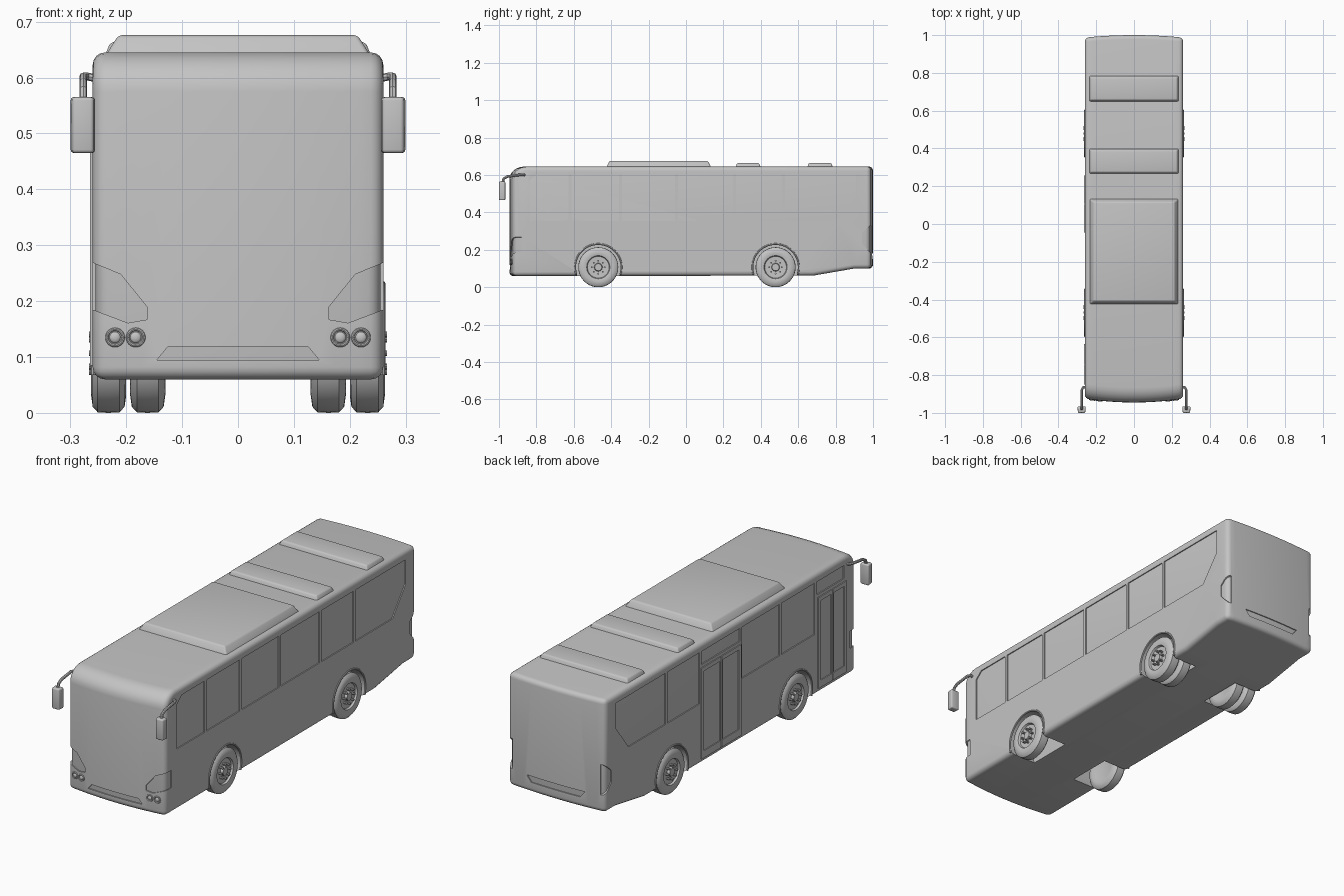
import bpy, bmesh
from math import pi, sin, cos, radians
from mathutils import Matrix, Vector

if "Cube" in bpy.data.objects:
    bpy.data.objects.remove(bpy.data.objects["Cube"])

grey = bpy.data.materials.new("light grey")
grey.use_nodes = True
COLOUR = (0.55, 0.55, 0.55, 1)
grey.diffuse_color = COLOUR
grey.node_tree.nodes["Principled BSDF"].inputs["Base Color"].default_value = COLOUR

HALF = 0.26
WHEEL_Y, WHEEL_Z = (-0.469, 0.479), 0.107


def activate(obj):
    bpy.ops.object.select_all(action='DESELECT')
    obj.select_set(True)
    bpy.context.view_layer.objects.active = obj


def link(name, data):
    obj = bpy.data.objects.new(name, data)
    bpy.context.scene.collection.objects.link(obj)
    data.materials.append(grey)
    return obj


def from_bmesh(name, bm):
    bmesh.ops.recalc_face_normals(bm, faces=bm.faces)
    mesh = bpy.data.meshes.new(name)
    bm.to_mesh(mesh)
    bm.free()
    return link(name, mesh)


def smooth(obj):
    activate(obj)
    bpy.ops.object.shade_smooth_by_angle(angle=radians(35))
    return obj


def bevel(obj, width, segments=3):
    mod = obj.modifiers.new("Bevel", 'BEVEL')
    mod.width, mod.segments = width, segments
    mod.limit_method, mod.angle_limit = 'ANGLE', radians(35)
    mod.use_clamp_overlap = False
    activate(obj)
    bpy.ops.object.modifier_apply(modifier=mod.name)


def cut(obj, bm):
    cutter = from_bmesh("cutter", bm)
    cutter.hide_render = True
    mod = obj.modifiers.new("Cut", 'BOOLEAN')
    mod.operation, mod.solver, mod.object = 'DIFFERENCE', 'EXACT', cutter
    activate(obj)
    bpy.ops.object.modifier_apply(modifier=mod.name)
    bpy.data.objects.remove(cutter)


def prism(bm, poly, axis, a, b):
    """Extrude a 2D outline along x (outline is y,z) or along y (outline is x,z)."""
    place = (lambda t, u, v: (t, u, v)) if axis == 'x' else (lambda t, u, v: (u, t, v))
    ends = [[bm.verts.new(place(t, u, v)) for u, v in poly] for t in (a, b)]
    for ring in ends:
        bm.faces.new(ring)
    for i in range(len(poly)):
        j = (i + 1) % len(poly)
        bm.faces.new((ends[0][i], ends[0][j], ends[1][j], ends[1][i]))


def rect(u0, u1, v0, v1):
    return [(u0, v0), (u1, v0), (u1, v1), (u0, v1)]


def circle(u, v, r, n=40):
    return [(u + r * cos(2 * pi * i / n), v + r * sin(2 * pi * i / n)) for i in range(n)]


def tube(name, points, radius, cyclic=False):
    curve = bpy.data.curves.new(name, 'CURVE')
    curve.dimensions = '3D'
    curve.bevel_depth, curve.bevel_resolution, curve.use_fill_caps = radius, 2, True
    spline = curve.splines.new('POLY')
    spline.points.add(len(points) - 1)
    for p, co in zip(spline.points, points):
        p.co = (*co, 1)
    spline.use_cyclic_u = cyclic
    obj = link(name, curve)
    activate(obj)
    bpy.ops.object.convert(target='MESH')
    return smooth(bpy.context.object)


def front_y(x):
    return -0.945 + 0.02 * (x / HALF) ** 2


def shell(name, d):
    """Bus body with bowed ends, shrunk by d."""
    prof = [(-0.945 + d, 0.06 + d)]
    for i in range(7):
        a = pi / 2 * i / 6
        prof.append((-0.865 - (0.08 - d) * cos(a), 0.575 + (0.07 - d) * sin(a)))
    prof += [(1 - d, 0.645 - d), (1 - d, 0.1 + d), (0.9, 0.1 + d), (0.68, 0.062 + d)]
    bm = bmesh.new()
    rows = []
    for i in range(13):
        s = i / 6 - 1
        row = []
        for y, z in prof:
            bow = 0.02 if y < -0.8 else -0.013 if y > 0.95 else 0
            row.append(bm.verts.new((s * (HALF - d), y + bow * s * s, z)))
        rows.append(row)
    n = len(prof)
    for r0, r1 in zip(rows, rows[1:]):
        for i in range(n):
            bm.faces.new((r0[i], r0[(i + 1) % n], r1[(i + 1) % n], r1[i]))
    bm.faces.new(rows[0])
    bm.faces.new(rows[-1])
    obj = from_bmesh(name, bm)
    bevel(obj, 0.022, 4)
    return obj


def wheel_wells(bm, r):
    for s in (-1, 1):
        for y in WHEEL_Y:
            prism(bm, circle(y, WHEEL_Z, r), 'x', s * 0.12, s * 0.32)


# Inner shell shows through every recess as glass and lamp surface
inner = shell("window_glass", 0.005)
bm = bmesh.new()
wheel_wells(bm, 0.124)
cut(inner, bm)
smooth(inner)

# Body with window, lamp, grille and wheel openings
body = shell("body", 0)
bm = bmesh.new()
wheel_wells(bm, 0.121)
LOW, HIGH = 0.355, 0.603
posts = [-0.845, -0.62, -0.35, -0.05, 0.26, 0.52]
panes = [rect(a + 0.008, b - 0.008, LOW, HIGH) for a, b in zip(posts, posts[1:])]
panes[0] = panes[0][:3] + [(-0.80, HIGH), (-0.837, 0.57)]
panes.append([(0.528, LOW), (0.81, LOW), (0.91, 0.485), (0.91, HIGH), (0.528, HIGH)])
for s in (-1, 1):
    for i, pane in enumerate(panes):
        if s < 0 and i in (0, 3):
            pane = rect(pane[0][0], pane[1][0], 0.54, HIGH)
        prism(bm, pane, 'x', s * 0.25, s * 0.32)
    headlight = [(0.3, 0.285), (0.21, 0.248), (0.163, 0.19), (0.163, 0.167), (0.197, 0.161), (0.3, 0.2)]
    prism(bm, [(s * x, z) for x, z in headlight], 'y', -1.05, -0.88)
    tail = [(1.05, 0.34), (0.985, 0.33), (0.94, 0.29), (0.94, 0.235), (0.985, 0.185), (1.05, 0.18)]
    prism(bm, tail, 'x', s * 0.235, s * 0.32)
prism(bm, [(-0.145, 0.095), (0.145, 0.095), (0.125, 0.119), (-0.125, 0.119)], 'y', -1.05, -0.92)
prism(bm, [(-0.13, 0.15), (0.13, 0.15), (0.155, 0.18), (-0.155, 0.18)], 'y', 0.97, 1.05)
cut(body, bm)
smooth(body)

# Two-leaf doors on the right side
for name, y0, y1 in (("front_door", -0.85, -0.635), ("middle_door", -0.045, 0.258)):
    bm = bmesh.new()
    prism(bm, rect(y0, y1, 0.085, 0.525), 'x', -0.2645, -0.2555)
    door = from_bmesh(name, bm)
    mid = (y0 + y1) / 2
    bm = bmesh.new()
    for a, b in ((y0 + 0.018, mid - 0.01), (mid + 0.01, y1 - 0.018)):
        prism(bm, rect(a, b, 0.12, 0.505), 'x', -0.28, -0.2605)
    prism(bm, rect(mid - 0.002, mid + 0.002, 0.07, 0.54), 'x', -0.28, -0.261)
    cut(door, bm)


# Roof units with sloped sides
def roof_unit(name, y0, y1, top, slope_x, slope_y):
    bm = bmesh.new()
    bmesh.ops.create_cube(bm, size=1)
    for v in bm.verts:
        up = v.co.z > 0
        x = 0.24 - (slope_x if up else 0)
        inset = slope_y if up else 0
        v.co = Vector((x if v.co.x > 0 else -x, y1 - inset if v.co.y > 0 else y0 + inset,
                       top if up else 0.635))
    obj = from_bmesh(name, bm)
    bevel(obj, 0.007)
    smooth(obj)


roof_unit("roof_air_conditioner", -0.43, 0.138, 0.676, 0.026, 0.022)
roof_unit("roof_hatch_front", 0.262, 0.402, 0.664, 0.012, 0.012)
roof_unit("roof_hatch_rear", 0.645, 0.788, 0.664, 0.012, 0.012)

# Wheels: lathed tyre and rim, with ring of bolts
TYRE = [(0.205, 0), (0.205, 0.06), (0.2, 0.075), (0.203, 0.096), (0.212, 0.106), (0.232, 0.107),
        (0.251, 0.106), (0.26, 0.096), (0.263, 0.075), (0.26, 0.062), (0.251, 0.058),
        (0.249, 0.022), (0.262, 0.019), (0.262, 0)]


def wheel(name, side, y, shift=0):
    bm = bmesh.new()
    verts = [bm.verts.new((x, 0, r)) for x, r in TYRE]
    edges = [bm.edges.new(pair) for pair in zip(verts, verts[1:])]
    bmesh.ops.spin(bm, geom=verts + edges, axis=(1, 0, 0), cent=(0, 0, 0),
                   angle=2 * pi, steps=40, use_merge=True)
    bmesh.ops.remove_doubles(bm, verts=bm.verts, dist=0.0002)
    for i in range(8):
        a = 2 * pi * i / 8
        prism(bm, circle(0.034 * cos(a), 0.034 * sin(a), 0.005, 8), 'x', 0.245, 0.267)
    bmesh.ops.transform(bm, verts=bm.verts, matrix=Matrix.Translation((-shift, y, WHEEL_Z)))
    for v in bm.verts:
        v.co.x *= side
    smooth(from_bmesh(name, bm))


for s, label in ((1, "left"), (-1, "right")):
    wheel(label + "_front_wheel", s, WHEEL_Y[0])
    wheel(label + "_rear_outer_wheel", s, WHEEL_Y[1])
    wheel(label + "_rear_inner_wheel", s, WHEEL_Y[1], 0.07)

    # Wheel arch lips
    for y in WHEEL_Y:
        arc = [radians(-18 + 216 * i / 32) for i in range(33)]
        tube(label + "_arch_lip", [(s * 0.259, y + 0.124 * cos(a), WHEEL_Z + 0.124 * sin(a))
                                   for a in arc], 0.005)

    # Round front lamps
    for x in (0.183, 0.22):
        y = front_y(x)
        tube(label + "_lamp_ring", [(s * u, front_y(u) - 0.001, v)
                                    for u, v in circle(x, 0.135, 0.0145, 24)], 0.003, True)
        bm = bmesh.new()
        bmesh.ops.create_uvsphere(bm, u_segments=20, v_segments=10, radius=0.01,
                                  matrix=Matrix.Translation((s * x, y, 0.135)) @ Matrix.Diagonal((1, 0.5, 1, 1)))
        smooth(from_bmesh(label + "_lamp_lens", bm))

    # Mirrors on curved arms
    tube(label + "_mirror_arm", [(s * 0.25, -0.865, 0.598), (s * 0.27, -0.865, 0.602),
                                 (s * 0.277, -0.88, 0.602), (s * 0.277, -0.955, 0.592),
                                 (s * 0.277, -0.975, 0.58), (s * 0.277, -0.983, 0.55)], 0.007)
    bm = bmesh.new()
    bmesh.ops.create_cube(bm, size=1, matrix=Matrix.Translation((s * 0.2775, -0.983, 0.515))
                          @ Matrix.Diagonal((0.045, 0.034, 0.1, 1)))
    for v in bm.verts:
        if v.co.y < -0.983:
            v.co.x += (s * 0.2775 - v.co.x) * 0.15
    mirror = from_bmesh(label + "_mirror", bm)
    bevel(mirror, 0.006)
    smooth(mirror)
